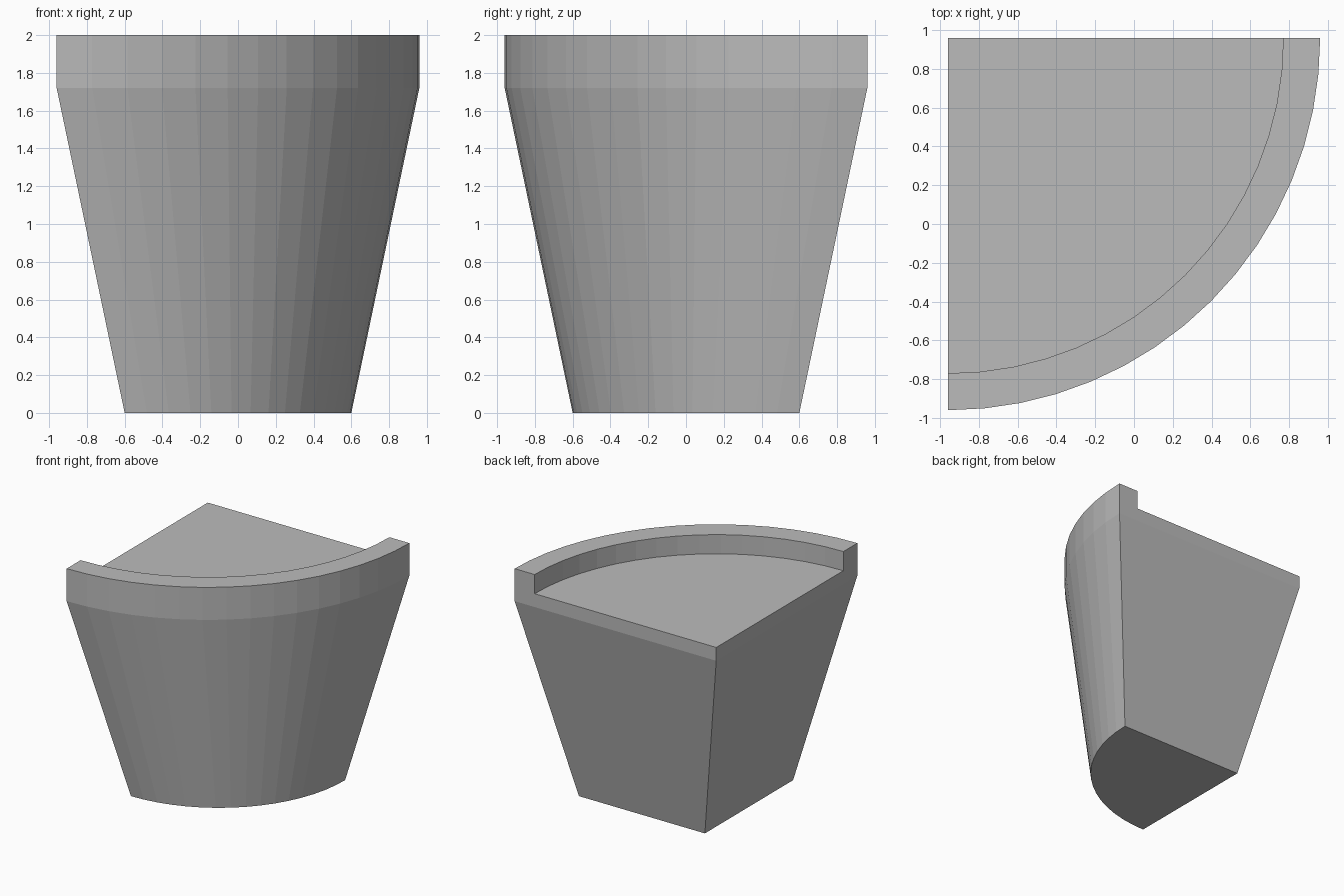
import bpy, bmesh, math

cube = bpy.data.objects.get("Cube")
if cube:
    bpy.data.objects.remove(cube, do_unlink=True)

HALF = 0.96        # half width of the rim
RIM_WIDTH = 0.19
BASE_SCALE = 0.625
BREAK_Z, FLOOR_Z, TOP_Z = 1.72, 1.835, 2.0
SEGMENTS = 16

grey = bpy.data.materials.new("grey")
grey.use_nodes = True
colour = (0.5, 0.5, 0.5, 1)
grey.diffuse_color = colour
grey.node_tree.nodes["Principled BSDF"].inputs["Base Color"].default_value = colour


def arc(bm, radius, z, scale=1.0):
    """Quarter arc about the back corner, from the front end to the side end."""
    ring = []
    for i in range(SEGMENTS + 1):
        a = math.pi / 2 * i / SEGMENTS
        x = -HALF + radius * math.sin(a)
        y = HALF - radius * math.cos(a)
        ring.append(bm.verts.new((x * scale, y * scale, z)))
    return ring


def corner(bm, z, scale=1.0):
    return bm.verts.new((-HALF * scale, HALF * scale, z))


def bridge(bm, a, b):
    for i in range(SEGMENTS):
        bm.faces.new((a[i], a[i + 1], b[i + 1], b[i]))


bm = bmesh.new()
outer, inner = 2 * HALF, 2 * HALF - RIM_WIDTH
base = arc(bm, outer, 0, BASE_SCALE)
shoulder = arc(bm, outer, BREAK_Z)
rim_out = arc(bm, outer, TOP_Z)
rim_in = arc(bm, inner, TOP_Z)
floor = arc(bm, inner, FLOOR_Z)
base_corner = corner(bm, 0, BASE_SCALE)
mid_corner = corner(bm, BREAK_Z)
floor_corner = corner(bm, FLOOR_Z)

# Curved outside, rim top and inside lip
loops = [base, shoulder, rim_out, rim_in, floor]
for a, b in zip(loops, loops[1:]):
    bridge(bm, a, b)

# Base and recessed floor
bm.faces.new(base + [base_corner])
bm.faces.new(floor + [floor_corner])

# Two straight sides: sloping panel and upright band with the rim's end
for end in (0, -1):
    bm.faces.new((base[end], shoulder[end], mid_corner, base_corner))
    bm.faces.new((shoulder[end], rim_out[end], rim_in[end],
                  floor[end], floor_corner, mid_corner))

bmesh.ops.recalc_face_normals(bm, faces=bm.faces)
mesh = bpy.data.meshes.new("quarter_round_planter")
bm.to_mesh(mesh)
bm.free()
mesh.materials.append(grey)
planter = bpy.data.objects.new("quarter_round_planter", mesh)
bpy.context.collection.objects.link(planter)
